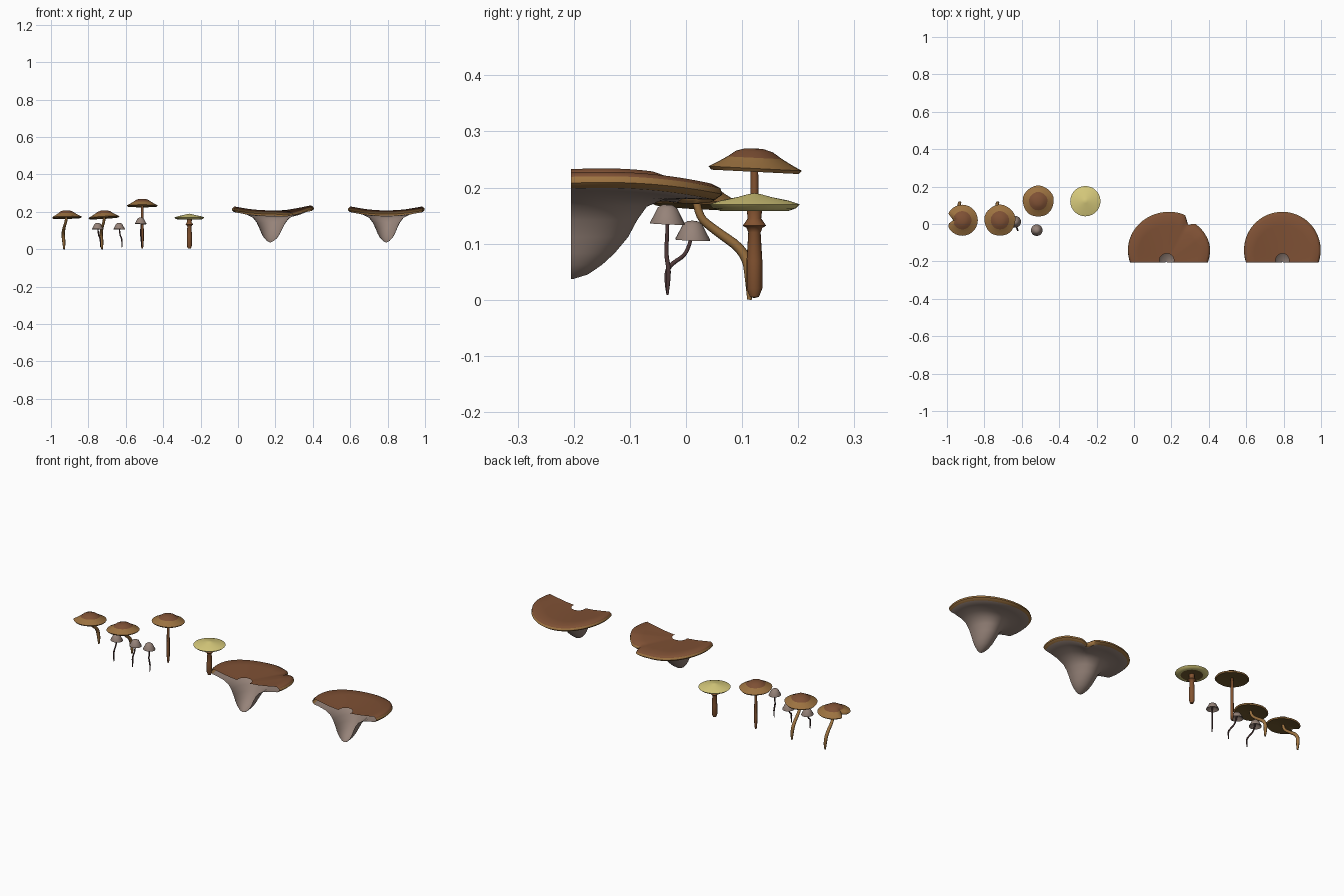
import bpy, bmesh, math
from math import sin, cos, pi, radians

if "Cube" in bpy.data.objects:
    bpy.data.objects.remove(bpy.data.objects["Cube"])


def mat(name, r, g, b):
    def lin(c):
        c /= 255
        return c / 12.92 if c < 0.04 else ((c + 0.055) / 1.055) ** 2.4
    m = bpy.data.materials.new(name)
    m.diffuse_color = (lin(r), lin(g), lin(b), 1)
    m.use_nodes = True
    m.node_tree.nodes["Principled BSDF"].inputs["Base Color"].default_value = m.diffuse_color
    return m


RED = mat("red_brown", 126, 80, 52)
TAN = mat("tan", 156, 114, 64)
GILL = mat("gill_brown", 112, 88, 46)
YELLOW = mat("pale_yellow", 216, 203, 124)
GREY = mat("warm_grey", 150, 131, 121)
DARK = mat("dark_stalk", 78, 56, 56)
BROWN = mat("stalk_brown", 130, 82, 48)


def finish(name, bm, mats):
    me = bpy.data.meshes.new(name)
    bmesh.ops.remove_doubles(bm, verts=bm.verts, dist=1e-5)
    bm.to_mesh(me)
    bm.free()
    for m in mats:
        me.materials.append(m)
    ob = bpy.data.objects.new(name, me)
    bpy.context.collection.objects.link(ob)
    bpy.context.view_layer.objects.active = ob
    bpy.ops.object.select_all(action='DESELECT')
    ob.select_set(True)
    bpy.ops.object.shade_smooth_by_angle(angle=radians(50))
    return ob


def loft(name, rows, bands, mats, closed=True):
    """Join rows of points; bands gives the material of each strip."""
    bm = bmesh.new()
    vs = [[bm.verts.new(p) for p in row] for row in rows]
    n = len(rows[0])
    for i, mi in enumerate(bands):
        for j in range(n if closed else n - 1):
            k = (j + 1) % n
            f = bm.faces.new((vs[i][j], vs[i][k], vs[i + 1][k], vs[i + 1][j]))
            f.material_index = mi
    return finish(name, bm, mats)


def lathe(name, at, profile, bands, mats, tilt=(0, 0), shape=None, n=28):
    rows = []
    for r, z in profile:
        row = []
        for j in range(n):
            a = 2 * pi * j / n
            s = shape(a, r) if shape else 1
            x, y = r * s * cos(a), r * s * sin(a)
            row.append((at[0] + x, at[1] + y, at[2] + z + tilt[0] * x + tilt[1] * y))
        rows.append(row)
    return loft(name, rows, bands, mats)


def stalk(name, pts, radii, material):
    cu = bpy.data.curves.new(name, 'CURVE')
    cu.dimensions = '3D'
    cu.bevel_depth = 1
    cu.bevel_resolution = 2
    cu.use_fill_caps = True
    sp = cu.splines.new('NURBS')
    sp.points.add(len(pts) - 1)
    for p, co, r in zip(sp.points, pts, radii):
        p.co = (*co, 1)
        p.radius = r
    sp.use_endpoint_u = True
    sp.order_u = 3
    sp.resolution_u = 4
    cu.materials.append(material)
    ob = bpy.data.objects.new(name, cu)
    bpy.context.collection.objects.link(ob)
    bpy.ops.object.select_all(action='DESELECT')
    bpy.context.view_layer.objects.active = ob
    ob.select_set(True)
    bpy.ops.object.convert(target='MESH')


# Brown two-tone caps: underside gills, tan rim, red-brown crown
CAP = [(0.0, -0.034), (0.03, -0.036), (0.06, -0.040), (0.078, -0.042), (0.083, -0.036),
       (0.066, -0.027), (0.049, -0.017), (0.033, -0.006), (0.017, -0.001), (0.0, 0)]
CAP_BANDS = [0, 0, 0, 1, 1, 1, 2, 2, 2]


def notch(a, r):
    d = abs(a - pi * 0.98)
    return 1 - max(0, 1 - d / 0.38) * 0.5 * min(1, max(0, (r - 0.03) / 0.04))


def ripple(a, r):
    return 1 + 0.015 * sin(5 * a) * r / 0.08


for name, at, tilt, shape in [
        ("left_cap", (-0.918, 0.02, 0.208), (0.02, -0.05), notch),
        ("middle_cap", (-0.717, 0.02, 0.208), (0.06, -0.05), ripple),
        ("tall_cap", (-0.512, 0.122, 0.27), (0.0, -0.05), ripple)]:
    lathe(name, at, CAP, CAP_BANDS, [GILL, TAN, RED], tilt, shape)

# Leaning stalks of the two left mushrooms, straight stalk of the tall one
for name, x in (("left_stalk", -0.93), ("middle_stalk", -0.727)):
    stalk(name, [(x, 0.113, 0), (x, 0.115, 0.03), (x - 0.006, 0.108, 0.085),
                 (x + 0.002, 0.05, 0.125), (x + 0.012, 0.02, 0.15), (x + 0.012, 0.018, 0.185)],
          [0.004, 0.009, 0.009, 0.008, 0.007, 0.007], TAN)
stalk("tall_stalk", [(-0.512, 0.122, z) for z in (0.004, 0.03, 0.12, 0.245)],
      [0.004, 0.009, 0.008, 0.0065], BROWN)

# Pale yellow mushroom: saucer cap and thick ringed stalk
lathe("yellow_cap", (-0.26, 0.122, 0),
      [(0.0, 0.162), (0.03, 0.16), (0.054, 0.159), (0.06, 0.158), (0.074, 0.163),
       (0.081, 0.17), (0.06, 0.177), (0.03, 0.183), (0.012, 0.188), (0, 0.19)],
      [0, 0, 1, 1, 1, 1, 1, 1, 1], [GILL, YELLOW])
lathe("yellow_stalk", (-0.26, 0.122, 0),
      [(0, 0.003), (0.008, 0.005), (0.014, 0.02), (0.014, 0.07), (0.011, 0.12), (0.014, 0.128),
       (0.021, 0.132), (0.018, 0.136), (0.012, 0.145), (0.014, 0.162)],
      [0] * 9, [BROWN], n=16)

# Three small grey bell mushrooms
BELL = [(0, -0.016), (0.018, -0.024), (0.031, -0.035), (0.031, -0.033), (0.023, -0.018),
        (0.017, -0.006), (0.009, -0.001), (0, 0)]
for name, at, bx in [("bell_a", (-0.75, 0.012, 0.141), -0.736),
                     ("bell_b", (-0.635, 0.012, 0.141), -0.621),
                     ("bell_c", (-0.52, -0.033, 0.17), -0.517)]:
    lathe(name + "_cap", at, BELL, [0] * 7, [GREY], (-0.03, -0.04), n=20)
    x, y, z = at
    bend = y > 0
    my = (-0.037, -0.027, 0.007) if bend else (-0.029, -0.036, -0.033)
    mz = (0.045, 0.064, 0.084) if bend else (0.05, 0.08, 0.12)
    stalk(name + "_stalk",
          [(bx, -0.033, 0.009), (bx + 0.002, my[0], mz[0]), (bx - 0.004, my[1], mz[1]),
           (x + 0.002, my[2], mz[2]), (x, y, z - 0.012)],
          [0.002, 0.0045, 0.004, 0.0035, 0.0035], DARK)

# Bracket mushrooms: open half funnel, cut flat at the front.
# Each row: x half-width, depth, height, share of the rim's wave
SHELF = [(0.003, 0.004, 0.037, 0), (0.018, 0.03, 0.045, 0), (0.034, 0.055, 0.062, 0),
         (0.046, 0.078, 0.083, 0), (0.058, 0.102, 0.112, 0), (0.072, 0.118, 0.142, 0),
         (0.092, 0.135, 0.167, 0.1), (0.125, 0.165, 0.182, 0.3), (0.165, 0.212, 0.188, 0.7),
         (0.195, 0.256, 0.19, 1), (0.205, 0.27, 0.2, 1), (0.203, 0.266, 0.211, 1),
         (0.192, 0.25, 0.219, 1), (0.15, 0.195, 0.215, 0.6), (0.09, 0.115, 0.209, 0.2),
         (0.036, 0.047, 0.206, 0)]
SHELF_BANDS = [0] * 9 + [1] * 2 + [2] * 4


def bracket(name, fx, rx, split):
    n = 56
    rows = []
    for hw, depth, z, w in SHELF:
        row = []
        for j in range(n + 1):
            a = radians(-18.5 + 217 * j / n)
            cx, sy = cos(a), sin(a)
            u, v = cx, (sy + 0.317) / 1.317          # outline, 0 at the cut
            zz = z + w * (0.009 * cx * cx - 0.012 * max(0, sy) ** 2)
            x = fx + u * hw * rx + (split * 0.015 * hw / 0.205)
            y = -0.205 + v * depth
            if split:
                d = math.degrees(a) - 58
                k = max(0, 1 - abs(d) / 9) * 0.13 + (0.06 * max(0, 1 + d / 50) if d < 0 else 0)
                x -= (x - fx) * k * w
                y -= (y + 0.205) * k * w
                zz -= 0.016 * w * max(0, 1 - abs(d) / 30)
                zz += 0.006 * w * max(0, cx)
            row.append((x, y, zz))
        rows.append(row)
    loft(name, rows, SHELF_BANDS, [GREY, TAN, RED], closed=False)


bracket("split_bracket", 0.172, 1.07, 1)
bracket("right_bracket", 0.793, 1.0, 0)
